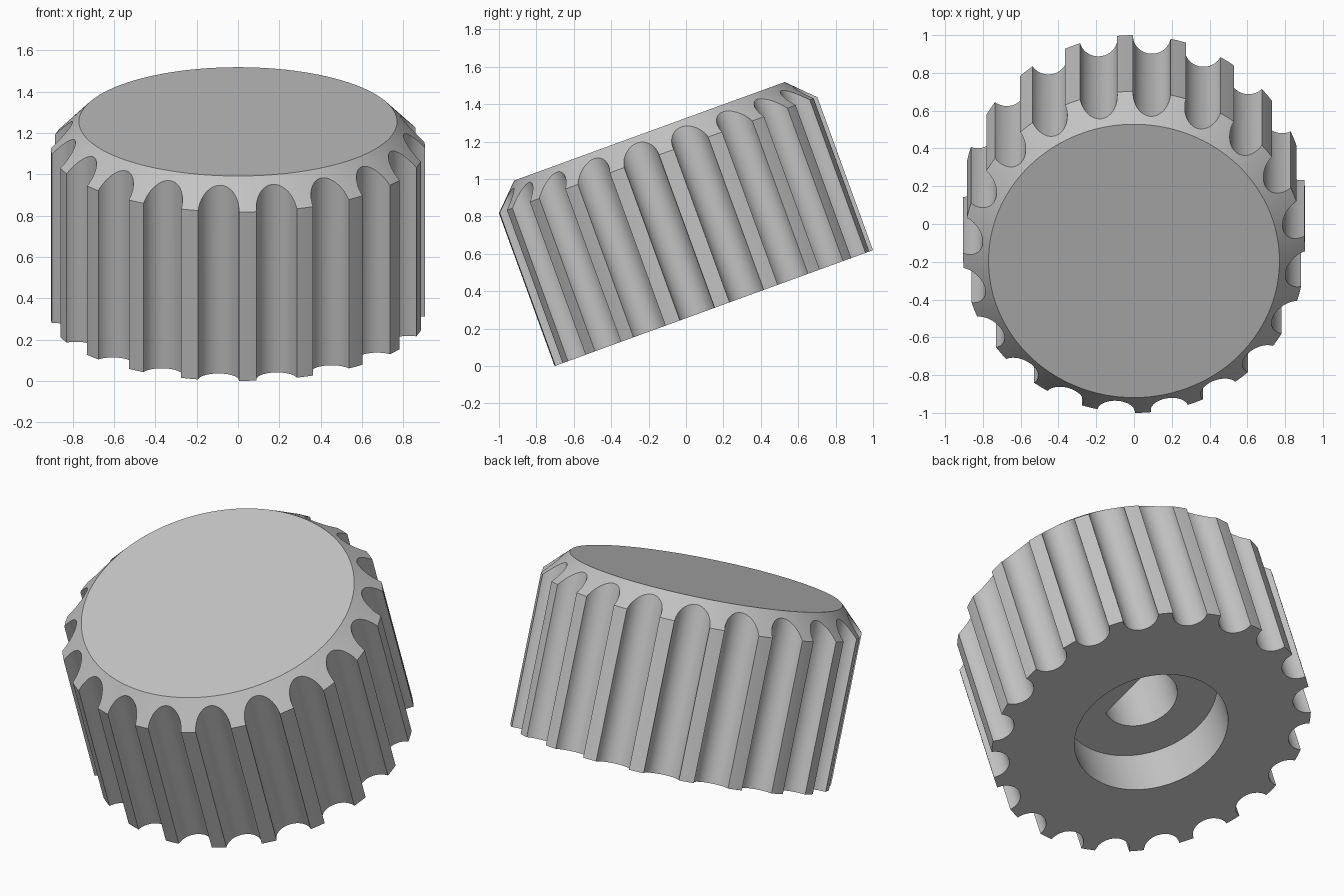
import bpy
import bmesh
from math import cos, sin, pi, radians, acos
from mathutils import Matrix

default = bpy.data.objects.get("Cube")
if default:
    bpy.data.objects.remove(default, do_unlink=True)

RADIUS, TOP_RADIUS = 0.906, 0.77
HEIGHT, SHOULDER = 1.006, 0.87
FLUTES, FLUTE_RADIUS = 20, 0.1
RECESS_RADIUS, RECESS_DEPTH = 0.436, 0.275
BORE_RADIUS, BORE_FLAT, BORE_TOP = 0.21, 0.1, 0.8


def circle(radius, sides, cx=0, cy=0):
    return [(cx + radius * cos(2 * pi * i / sides),
             cy + radius * sin(2 * pi * i / sides)) for i in range(sides)]


def loft(bm, sections):
    """Join stacked outlines, given as (outline, z), into a closed solid."""
    rings = [[bm.verts.new((x, y, z)) for x, y in outline] for outline, z in sections]
    for low, high in zip(rings, rings[1:]):
        for i in range(len(low)):
            j = (i + 1) % len(low)
            bm.faces.new((low[i], low[j], high[j], high[i]))
    bm.faces.new(rings[0][::-1])
    bm.faces.new(rings[-1])


def make_object(name, solids):
    bm = bmesh.new()
    for sections in solids:
        loft(bm, sections)
    mesh = bpy.data.meshes.new(name)
    bm.to_mesh(mesh)
    bm.free()
    obj = bpy.data.objects.new(name, mesh)
    bpy.context.collection.objects.link(obj)
    return obj


# Turned body with a chamfered top rim
sides = 160
knob = make_object("fluted_knob", [[
    (circle(RADIUS, sides), 0),
    (circle(RADIUS, sides), SHOULDER),
    (circle(TOP_RADIUS, sides), HEIGHT)]])

# Grip flutes around the side, with a land facing each axis
flute_solids = []
for k in range(FLUTES):
    a = 2 * pi * (k + 0.5) / FLUTES
    outline = circle(FLUTE_RADIUS, 40, RADIUS * cos(a), RADIUS * sin(a))
    flute_solids.append([(outline, -0.2), (outline, HEIGHT + 0.2)])
flute_cutter = make_object("flute_cutter", flute_solids)

# Round recess in the underside
recess_outline = circle(RECESS_RADIUS, 96)
recess_cutter = make_object("recess_cutter", [[
    (recess_outline, -0.2), (recess_outline, RECESS_DEPTH)]])

# D-shaped shaft bore with its flat on one side
start = acos(BORE_FLAT / BORE_RADIUS)
steps = 56
d_outline = []
for i in range(steps + 1):
    a = start + (2 * pi - 2 * start) * i / steps
    d_outline.append((BORE_RADIUS * cos(a), BORE_RADIUS * sin(a)))
bore_cutter = make_object("bore_cutter", [[(d_outline, -0.1), (d_outline, BORE_TOP)]])

# Cut the body
cutters = [flute_cutter, recess_cutter, bore_cutter]
for cutter in cutters:
    cutter.hide_render = True
    mod = knob.modifiers.new(cutter.name, 'BOOLEAN')
    mod.operation = 'DIFFERENCE'
    mod.solver = 'EXACT'
    mod.object = cutter
bpy.context.view_layer.update()
depsgraph = bpy.context.evaluated_depsgraph_get()
cut_mesh = bpy.data.meshes.new_from_object(knob.evaluated_get(depsgraph))
knob.modifiers.clear()
knob.data = cut_mesh
for cutter in cutters:
    bpy.data.objects.remove(cutter, do_unlink=True)

# Tilt the knob forward so that its lowest edge rests on the ground
tilt = radians(20)
lean = Matrix.Rotation(tilt, 4, 'X') @ Matrix.Rotation(radians(3), 4, 'Z')
knob.data.transform(Matrix.Translation((0, 1 - RADIUS * cos(tilt), RADIUS * sin(tilt))) @ lean)

# Plain grey finish
grey = bpy.data.materials.new("plain_grey")
grey.use_nodes = True
colour = (0.55, 0.55, 0.55, 1)
grey.diffuse_color = colour
grey.node_tree.nodes["Principled BSDF"].inputs["Base Color"].default_value = colour
knob.data.materials.clear()
knob.data.materials.append(grey)

bpy.ops.object.select_all(action='DESELECT')
knob.select_set(True)
bpy.context.view_layer.objects.active = knob
bpy.ops.object.shade_smooth_by_angle(angle=radians(30))
